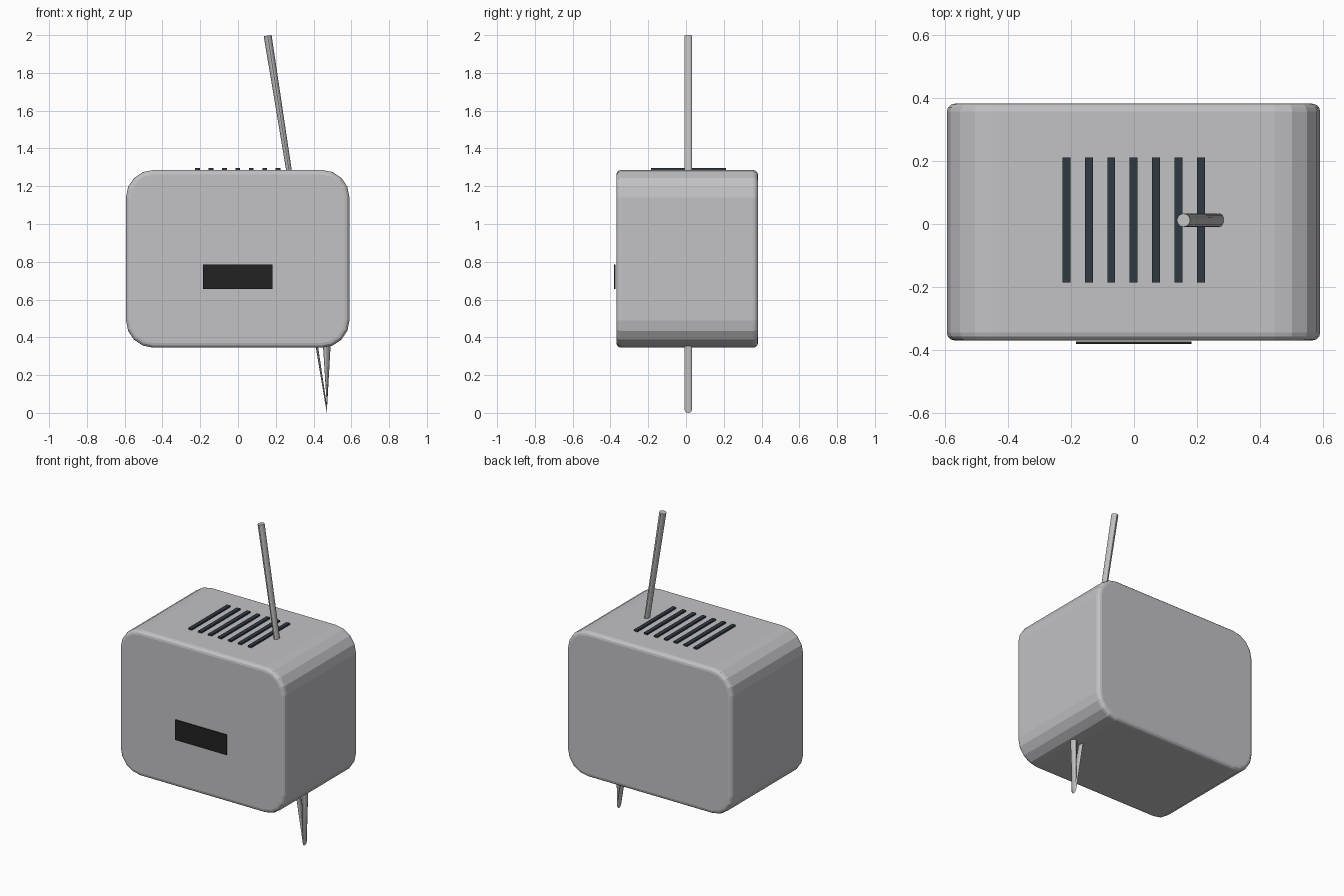
import bpy, bmesh, math
from mathutils import Vector

if "Cube" in bpy.data.objects:
    bpy.data.objects.remove(bpy.data.objects["Cube"])


def material(name, rgb):
    m = bpy.data.materials.new(name)
    m.diffuse_color = (*rgb, 1)
    m.use_nodes = True
    m.node_tree.nodes["Principled BSDF"].inputs["Base Color"].default_value = m.diffuse_color
    return m


SHELL = material("light grey shell", (0.54, 0.54, 0.56))
METAL = material("antenna metal", (0.54, 0.54, 0.54))
BLACK = material("black panel", (0.016, 0.016, 0.016))
SLATE = material("dark slate vent", (0.03, 0.042, 0.055))


def add_object(name, bm, mat):
    bmesh.ops.recalc_face_normals(bm, faces=bm.faces)
    mesh = bpy.data.meshes.new(name)
    bm.to_mesh(mesh)
    bm.free()
    mesh.materials.append(mat)
    obj = bpy.data.objects.new(name, mesh)
    bpy.context.collection.objects.link(obj)
    return obj


def box(lo, hi):
    bm = bmesh.new()
    bmesh.ops.create_cube(bm, size=1)
    lo, hi = Vector(lo), Vector(hi)
    for v in bm.verts:
        v.co = (lo + hi) / 2 + v.co * (hi - lo)
    return bm


# Rounded case: large corners along the depth, then a small rim front and back
Y0, Y1 = -0.369, 0.381
bm = box((-0.593, Y0, 0.345), (0.59, Y1, 1.286))
depth_edges = [e for e in bm.edges if abs(e.verts[0].co.y - e.verts[1].co.y) > 0.1]
bmesh.ops.bevel(bm, geom=depth_edges, offset=0.145, segments=4, profile=0.5,
                affect='EDGES')
rim = [e for e in bm.edges if abs(e.verts[0].co.y - e.verts[1].co.y) < 1e-4]
bmesh.ops.bevel(bm, geom=rim, offset=0.025, segments=3, profile=0.5,
                affect='EDGES')
add_object("case", bm, SHELL)

# Front panel plate
add_object("front_panel", box((-0.184, -0.380, 0.656), (0.182, -0.373, 0.786)), BLACK)

# Vent slats on the top
for i in range(7):
    x = -0.214 + i * 0.071
    add_object(f"vent_slat_{i + 1}",
               box((x - 0.0125, -0.185, 1.284), (x + 0.0125, 0.211, 1.296)), SLATE)

# Antenna: a rod through the case that folds back up, pinched flat at the fold
R, SIDES, Y = 0.021, 16, 0.012
tilt = math.atan2(0.313, 1.976)
stations = [  # centre and the in-plane direction of each ring
    (Vector((0.157, Y, 1.997)), Vector((math.cos(tilt), 0, math.sin(tilt)))),
    (Vector((0.470, Y, 0.021)), Vector((0, 0, 1))),
    (Vector((0.470, Y, 0.370)), Vector((-1, 0, 0))),
]
bm = bmesh.new()
rings = []
for centre, normal in stations:
    ring = []
    for k in range(SIDES):
        a = 2 * math.pi * k / SIDES
        ring.append(bm.verts.new(centre + R * (math.cos(a) * normal
                                               + math.sin(a) * Vector((0, 1, 0)))))
    rings.append(ring)
for a, b in zip(rings, rings[1:]):
    for k in range(SIDES):
        n = (k + 1) % SIDES
        bm.faces.new((a[k], a[n], b[n], b[k]))
bm.faces.new(rings[0])
bm.faces.new(rings[-1])
add_object("antenna", bm, METAL)
